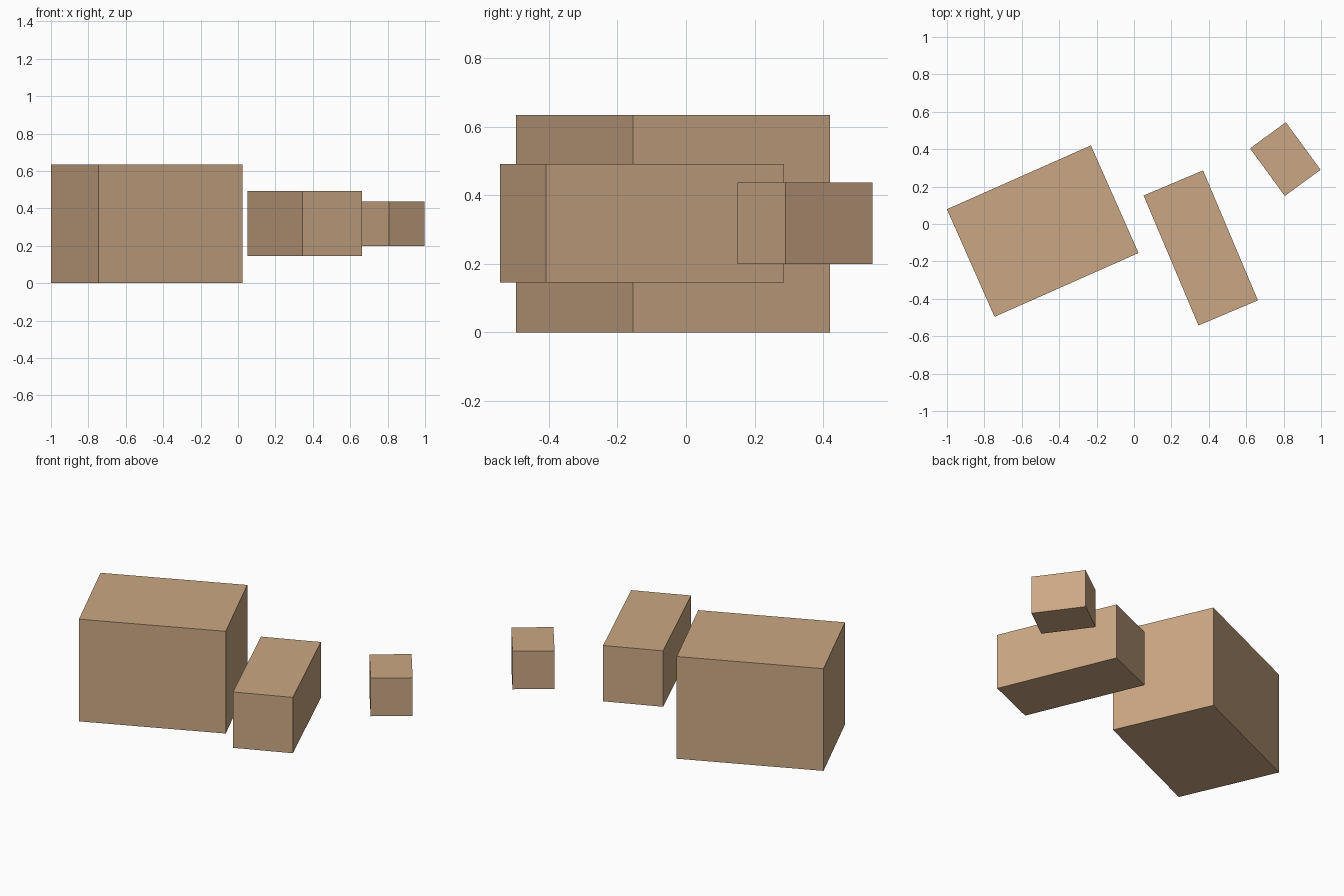
import bpy
import math

if "Cube" in bpy.data.objects:
    bpy.data.objects.remove(bpy.data.objects["Cube"])

# One cardboard-like colour for every box
tan = bpy.data.materials.new("tan cardboard")
tan.diffuse_color = (0.60, 0.39, 0.23, 1.0)
tan.use_nodes = True
tan.node_tree.nodes["Principled BSDF"].inputs["Base Color"].default_value = tan.diffuse_color


def box(name, centre, size, angle):
    """Box turned about z, with its size baked into the mesh."""
    bpy.ops.mesh.primitive_cube_add(size=1, location=centre)
    ob = bpy.context.object
    ob.name = name
    ob.scale = size
    ob.rotation_euler.z = math.radians(angle)
    bpy.ops.object.transform_apply(location=False, rotation=False, scale=True)
    ob.data.materials.append(tan)
    return ob


# Large box on the ground, two smaller boxes raised beside it
box("large_box", (-0.488, -0.038, 0.3175), (0.842, 0.629, 0.635), 23.9)
box("medium_box", (0.357, -0.128, 0.3185), (0.345, 0.754, 0.347), 22.9)
box("small_box", (0.809, 0.347, 0.3185), (0.237, 0.315, 0.237), 36.2)
